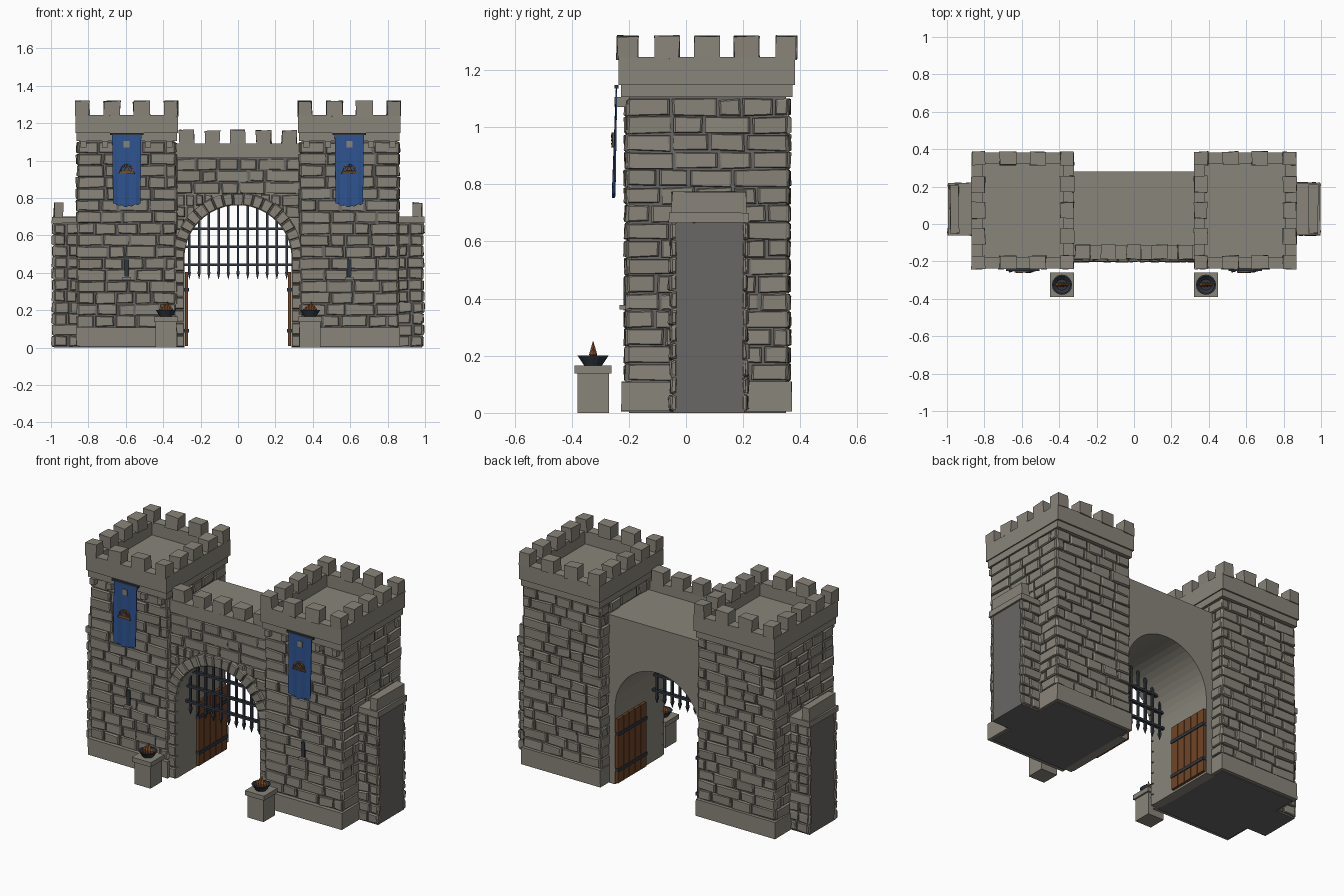
import bpy, bmesh, math, random
from mathutils import Vector

if "Cube" in bpy.data.objects:
    bpy.data.objects.remove(bpy.data.objects["Cube"])

random.seed(7)
R = random.uniform


def material(name, rgb):
    m = bpy.data.materials.new(name)
    m.diffuse_color = (*rgb, 1)
    m.use_nodes = True
    m.node_tree.nodes["Principled BSDF"].inputs["Base Color"].default_value = m.diffuse_color
    return m


STONE = material("stone", (0.25, 0.232, 0.195))
MORTAR = material("dark_mortar", (0.14, 0.135, 0.13))
IRON = material("iron", (0.03, 0.037, 0.048))
WOOD = material("wood", (0.16, 0.06, 0.02))
BLUE = material("banner_blue", (0.027, 0.085, 0.27))
BRONZE = material("bronze", (0.16, 0.075, 0.025))
EMBER = material("ember", (0.27, 0.09, 0.025))


def finish(name, bm, *mats):
    bmesh.ops.recalc_face_normals(bm, faces=bm.faces)
    me = bpy.data.meshes.new(name)
    bm.to_mesh(me)
    bm.free()
    ob = bpy.data.objects.new(name, me)
    bpy.context.collection.objects.link(ob)
    for m in mats:
        me.materials.append(m)
    return ob


def loft(bm, rings):
    """Closed solid through a list of equal-length point rings."""
    vs = [[bm.verts.new(p) for p in r] for r in rings]
    n = len(vs[0])
    for a, b in zip(vs, vs[1:]):
        for i in range(n):
            bm.faces.new((a[i], a[(i + 1) % n], b[(i + 1) % n], b[i]))
    bm.faces.new(vs[0][::-1])
    bm.faces.new(vs[-1])


def box(bm, x0, x1, y0, y1, z0, z1, j=0.0):
    def ring(z):
        return [Vector((x + R(-j, j), y + R(-j, j), z + R(-j, j)))
                for x, y in ((x0, y0), (x1, y0), (x1, y1), (x0, y1))]
    loft(bm, [ring(z0), ring(z1)])


def block(bm, quad, place, d0, d1, ch=0.005):
    """Chamfered stone: 2D quad, placed by place(u, z, depth)."""
    c = sum((Vector(q) for q in quad), Vector((0, 0))) / 4
    inner = []
    for q in quad:
        d = Vector(q) - c
        inner.append(c + d * max(0.3, 1 - ch * 1.4 / d.length))
    loft(bm, [[place(*q, d0) for q in quad], [place(*q, d1 - ch) for q in quad],
              [place(*q, d1 + R(-.003, .003)) for q in inner]])


def masonry(bm, u0, u1, z0, z1, rows, place, depth=0.012, length=(0.08, 0.17), skip=None):
    """Rows of rough stones over a wall face."""
    h = (z1 - z0) / rows
    for r in range(rows):
        u = u0
        while u < u1 - 0.01:
            e = u + R(*length)
            if u1 - e < 0.05:
                e = u1
            a, b, g, j = z0 + r * h, z0 + (r + 1) * h, 0.003, 0.004
            q = [(u + g + R(0, j), a + g + R(-j, j)), (e - g - R(0, j), a + g + R(-j, j)),
                 (e - g - R(0, j), b - g + R(-j, j)), (u + g + R(0, j), b - g + R(-j, j))]
            if not (skip and any(skip(*p) for p in q)):
                block(bm, q, place, -0.01, depth + R(-.004, .005))
            u = e


def front(y):
    return lambda u, z, d: Vector((u, y - d, z))


def back(y):
    return lambda u, z, d: Vector((u, y + d, z))


def side(x, s):
    return lambda u, z, d: Vector((x + s * d, u, z))


Y0, Y1, CX = -0.20, 0.35, 0.595
for s, tag in ((-1, "left_"), (1, "right_")):
    cx = s * CX
    # tower core, stones and plinth
    bm = bmesh.new()
    box(bm, cx - .255, cx + .255, Y0, Y1, 0, 1.12)
    finish(tag + "tower_core", bm, MORTAR)
    bm = bmesh.new()
    masonry(bm, cx - .265, cx + .265, .11, 1.1, 16, front(Y0))
    masonry(bm, cx - .265, cx + .265, .11, 1.1, 16, back(Y1))
    for t in (-1, 1):
        masonry(bm, Y0 - .01, Y1 + .01, .11, 1.1, 16, side(cx + t * .255, t))
    finish(tag + "tower_stones", bm, STONE)
    bm = bmesh.new()
    box(bm, cx - .27, cx + .27, -.225, .37, .006, .108, .002)
    finish(tag + "tower_plinth", bm, STONE)

    # parapet, sunk roof, corbels
    bm = bmesh.new()
    box(bm, cx - .268, cx + .268, -.228, .372, 1.105, 1.165)
    for t in (-1, 1):
        a, b = sorted((cx + t * .275, cx + t * .215))
        box(bm, a, b, -.237, .382, 1.147, 1.245)
    box(bm, cx - .22, cx + .22, -.237, -.177, 1.147, 1.245)
    box(bm, cx - .22, cx + .22, .322, .382, 1.147, 1.245)
    for i in range(5):
        x = cx + (i - 2) * .115
        box(bm, x - .016, x + .016, -.243, -.19, 1.07, 1.106)
    finish(tag + "tower_parapet", bm, STONE)
    bm = bmesh.new()
    for i in range(4):
        for j in range(5):
            if i in (0, 3) or j in (0, 4):
                x, y = cx + (i - 1.5) * .158, .073 + (j - 2) * .139
                wx = .036 if i in (0, 3) else .044
                wy = .036 if j in (0, 4) else .043
                box(bm, x - wx, x + wx, y - wy, y + wy, 1.238, 1.318, .004)
    finish(tag + "tower_merlons", bm, STONE)

    # short curtain wall stub
    xa, xb = sorted((s * .84, s * .985))
    bm = bmesh.new()
    box(bm, xa, xb, -.045, .205, 0, .68)
    finish(tag + "stub_core", bm, MORTAR)
    bm = bmesh.new()
    masonry(bm, xa, xb + (.006 if s > 0 else 0), .005, .665, 11, front(-.045), length=(.06, .1))
    masonry(bm, xa, xb, .005, .665, 11, back(.205), length=(.06, .1))
    for y0, y1 in ((-.055, -.03), (.195, .215)):
        masonry(bm, y0, y1, .005, .665, 11, side(s * .985, s), .008)
    box(bm, *sorted((s * .85, s * .995)), -.06, .22, .665, .70, .002)
    box(bm, *sorted((s * .935, s * .985)), -.05, .21, .695, .775, .004)
    finish(tag + "stub_stones", bm, STONE)

    # arrow slit and its sill
    bm = bmesh.new()
    box(bm, cx - .012, cx + .012, -.219, -.19, .38, .472)
    finish(tag + "arrow_slit", bm, IRON)
    bm = bmesh.new()
    box(bm, cx - .022, cx + .022, -.232, -.19, .362, .378)
    finish(tag + "slit_sill", bm, STONE)

    # hanging banner
    bm = bmesh.new()
    n, m, rows = 12, 8, []
    for k in range(m + 1):
        row = []
        for i in range(n + 1):
            u, t = i / n * 2 - 1, k / m
            low = .752 + .018 * abs(u) + .004 * math.sin(i * 2.1)
            row.append(bm.verts.new((cx + u * (.078 - .005 * t), -.243 - .01 * t
                                     + .004 * t * math.sin(u * 8), 1.14 + (low - 1.14) * t)))
        rows.append(row)
    for a, b in zip(rows, rows[1:]):
        for i in range(n):
            bm.faces.new((a[i], b[i], b[i + 1], a[i + 1]))
    ob = finish(tag + "banner", bm, BLUE)
    sol = ob.modifiers.new("thickness", "SOLIDIFY")
    sol.thickness, sol.offset = .005, 0
    bm = bmesh.new()
    box(bm, cx - .09, cx + .09, -.25, -.236, 1.136, 1.148)
    finish(tag + "banner_rod", bm, IRON)
    bm = bmesh.new()
    box(bm, cx - .016, cx + .016, -.25, -.23, 1.07, 1.105)
    finish(tag + "banner_bracket", bm, STONE)
    # plain half-ring ornament with a bar and a wedge
    bm = bmesh.new()
    pl = front(-.25)
    for i in range(8):
        a, b = math.pi * i / 8, math.pi * (i + 1) / 8
        block(bm, [(cx + r * math.cos(t), .945 + r * math.sin(t))
                   for r, t in ((.026, a), (.036, a), (.036, b), (.026, b))], pl, 0, .009, .001)
    block(bm, [(cx - .045, .928), (cx + .045, .928), (cx + .036, .944), (cx - .036, .944)], pl, 0, .01, .001)
    block(bm, [(cx - .017, .945), (cx + .017, .945), (cx + .003, .968), (cx - .003, .968)], pl, 0, .01, .001)
    finish(tag + "banner_ornament", bm, BRONZE)

    # brazier on a pedestal
    bx, by = s * .385, -.325
    bm = bmesh.new()
    box(bm, bx - .055, bx + .055, by - .055, by + .055, 0, .14)
    box(bm, bx - .065, bx + .065, by - .065, by + .065, .138, .166)
    finish(tag + "pedestal", bm, STONE)
    bm = bmesh.new()
    loft(bm, [[(bx + r * math.cos(i * math.pi / 8), by + r * math.sin(i * math.pi / 8), z) for i in range(16)]
              for r, z in ((.03, .164), (.054, .2), (.046, .2), (.03, .185))])
    finish(tag + "brazier_bowl", bm, IRON)
    bm = bmesh.new()
    for dx, r, h in ((-.025, .013, .222), (-.008, .014, .236), (.008, .014, .25), (.026, .012, .226)):
        loft(bm, [[(bx + dx * k + q * r * c, by + q * r * d, z) for c, d in ((1, 0), (0, 1), (-1, 0), (0, -1))]
                  for q, z, k in ((.7, .184, 1), (1, .205, 1), (.08, h, .8))])
    finish(tag + "brazier_flames", bm, EMBER)

    # open door leaf with planks and straps
    bm = bmesh.new()
    for i in range(5):
        y = i * .056
        box(bm, *sorted((s * .268, s * .284)), y + .002, y + .054, .01, .405)
    finish(tag + "door_planks", bm, WOOD)
    bm = bmesh.new()
    for z in (.09, .31):
        box(bm, *sorted((s * .263, s * .286)), .0, .281, z - .01, z + .01)
    finish(tag + "door_straps", bm, IRON)

# gatehouse wall with arched passage
RI, SZ = .287, .475
outline = [(-.345, 0), (-RI, 0)]
outline += [(-RI * math.cos(math.pi * i / 24), SZ + RI * math.sin(math.pi * i / 24)) for i in range(25)]
outline += [(RI, 0), (.345, 0), (.345, 1.035), (-.345, 1.035)]
bm = bmesh.new()
loft(bm, [[(x, y, z) for x, z in outline] for y in (-.175, .28)])
for f in bm.faces:
    c = f.calc_center_median()
    f.material_index = 1 if c.z < SZ and abs(f.normal.x) > .9 else 0
finish("gate_wall", bm, STONE, MORTAR)
bm = bmesh.new()
box(bm, -.34, .34, -.18, -.174, .84, 1.03)
finish("gate_wall_mortar", bm, MORTAR)

# stones on the gate front
bm = bmesh.new()
masonry(bm, -.335, .335, .82, 1.012, 3, front(-.177), .01)
masonry(bm, -.335, .335, .63, .82, 3, front(-.177), .01, (.04, .06),
        lambda u, z: math.hypot(u, z - SZ) < .3)
finish("gate_stones", bm, STONE)

# arch ring and jamb blocks
bm = bmesh.new()
N = 19
for i in range(N):
    a, b = math.pi * i / N + .008, math.pi * (i + 1) / N - .008
    ro = .353 + R(-.005, .005)
    block(bm, [(r * math.cos(t), SZ + r * math.sin(t)) for r, t in
               ((RI, a), (ro, a), (ro, b), (RI, b))], front(-.18), -.01, .024)
for s in (-1, 1):
    for i in range(7):
        z, h = i * SZ / 7, SZ / 7
        block(bm, [(s * RI, z + .003), (s * .345, z + .003), (s * .345, z + h - .003), (s * RI, z + h - .003)],
              front(-.18), -.01, .022)
finish("arch_stones", bm, STONE)

# gate parapet and merlons
bm = bmesh.new()
box(bm, -.335, .335, -.19, -.115, 1.015, 1.092)
for i in range(5):
    x = (i - 2) * .137
    box(bm, x - .04, x + .04, -.187, -.112, 1.085, 1.162, .004)
finish("gate_parapet", bm, STONE)

# portcullis
bm = bmesh.new()
PY = -.09
for i in range(11):
    x = (i - 5) * .052
    top = SZ + math.sqrt(max(0, .29 ** 2 - x * x))
    w = .0065
    loft(bm, [[(x + q * w * c, PY + q * w * d, z) for c, d in ((1, 1), (-1, 1), (-1, -1), (1, -1))]
              for q, z in ((.1, .365), (1.3, .4), (1, .41), (1, top))])
for z in (.444, .54, .636):
    w = math.sqrt(.29 ** 2 - max(0, z - SZ) ** 2)
    box(bm, -w, w, PY - .01, PY + .01, z - .007, z + .007)
finish("portcullis", bm, IRON)
